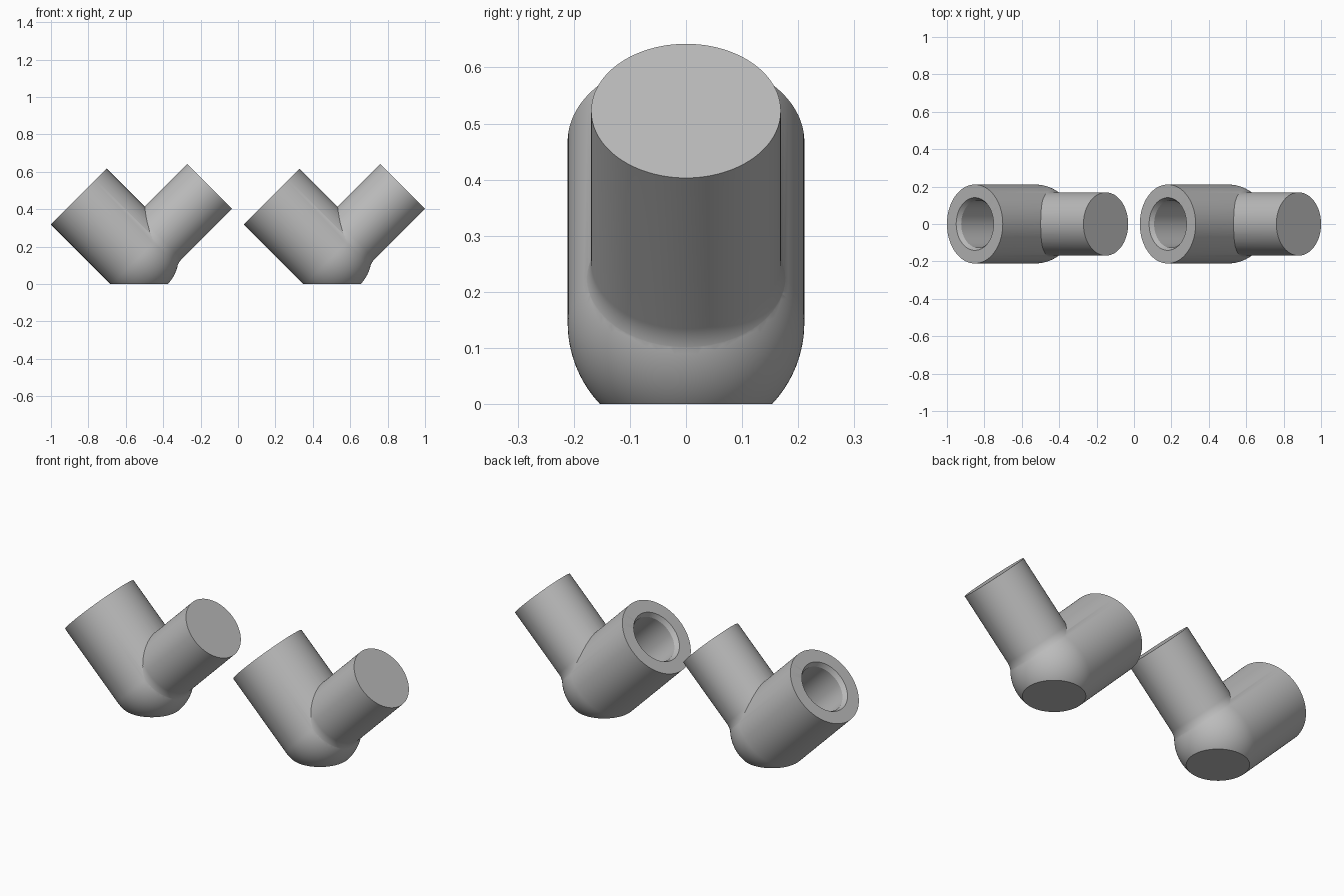
import bpy, bmesh, math
from mathutils import Vector

if "Cube" in bpy.data.objects:
    bpy.data.objects.remove(bpy.data.objects["Cube"])

SEG = 96
R_BIG, R_SMALL = 0.211, 0.169      # outer radii of the two branches
L_BIG, L_SMALL = 0.456, 0.534      # centre to open end
CENTRE = Vector((-0.5284, 0, 0.145))
SPACING = 1.0313
DIR_BIG, DIR_SMALL = Vector((-1, 0, 1)), Vector((1, 0, 1))

grey = bpy.data.materials.new("grey metal")
grey.diffuse_color = (0.5, 0.5, 0.5, 1)
grey.use_nodes = True
grey.node_tree.nodes["Principled BSDF"].inputs["Base Color"].default_value = grey.diffuse_color


def add_object(name, bm):
    bmesh.ops.recalc_face_normals(bm, faces=bm.faces)
    mesh = bpy.data.meshes.new(name)
    bm.to_mesh(mesh)
    bm.free()
    mesh.materials.append(grey)
    ob = bpy.data.objects.new(name, mesh)
    bpy.context.collection.objects.link(ob)
    return ob


def lathe(name, profile, direction):
    """Closed solid from (radius, distance) points, turned around a branch axis."""
    bm = bmesh.new()
    verts = [bm.verts.new((r, 0, t)) for r, t in profile]
    edges = [bm.edges.new(pair) for pair in zip(verts, verts[1:])]
    bmesh.ops.spin(bm, geom=verts + edges, cent=(0, 0, 0), axis=(0, 0, 1),
                   angle=math.tau, steps=SEG)
    bmesh.ops.remove_doubles(bm, verts=bm.verts, dist=1e-5)
    bm.transform(direction.to_track_quat('Z', 'Y').to_matrix().to_4x4())
    bmesh.ops.translate(bm, verts=bm.verts, vec=CENTRE)
    return add_object(name, bm)


def combine(target, tool, operation):
    mod = target.modifiers.new("combine", 'BOOLEAN')
    mod.operation, mod.solver, mod.object = operation, 'EXACT', tool
    bpy.context.view_layer.objects.active = target
    bpy.ops.object.modifier_apply(modifier=mod.name)
    bpy.data.objects.remove(tool)


# Wide branch with a ball end at the bend
ball = [(R_BIG * math.sin(a), -R_BIG * math.cos(a))
        for a in (i * math.pi / 48 for i in range(1, 25))]
elbow = lathe("elbow_left", [(0, -R_BIG)] + ball + [(R_BIG, L_BIG), (0, L_BIG)], DIR_BIG)

# Narrow branch, flaring into the ball with a fillet
FILLET = 0.1
fr = R_SMALL + FILLET
ft = math.sqrt((R_BIG + FILLET - 0.001) ** 2 - fr ** 2)
a0, a1 = math.atan2(-ft, -fr), -math.pi
flare = []
for i in range(13):
    a = a0 + (a1 - a0) * i / 12
    flare.append((fr + FILLET * math.cos(a), ft + FILLET * math.sin(a)))
branch = lathe("narrow_branch", [(0, 0.03)] + flare + [(R_SMALL, L_SMALL), (0, L_SMALL)], DIR_SMALL)
combine(elbow, branch, 'UNION')

# Flat foot
bm = bmesh.new()
bmesh.ops.create_cube(bm, size=1)
bmesh.ops.translate(bm, verts=bm.verts, vec=(CENTRE.x, 0, -0.5))
combine(elbow, add_object("foot_cutter", bm), 'DIFFERENCE')

# Chamfered bores, meeting inside the bend
wide_bore = [(0, -0.09), (0.06, -0.067), (0.09, 0), (0.09, 0.14), (0.127, 0.17),
             (0.127, L_BIG - 0.024), (0.141, L_BIG), (0.141, L_BIG + 0.05), (0, L_BIG + 0.05)]
narrow_bore = [(0, 0.001), (0.089, 0.001), (0.089, L_SMALL - 0.017), (0.1, L_SMALL),
               (0.1, L_SMALL + 0.05), (0, L_SMALL + 0.05)]
combine(elbow, lathe("wide_bore", wide_bore, DIR_BIG), 'DIFFERENCE')
combine(elbow, lathe("narrow_bore", narrow_bore, DIR_SMALL), 'DIFFERENCE')

# Smooth sides with crisp rims
bpy.ops.object.select_all(action='DESELECT')
elbow.select_set(True)
bpy.context.view_layer.objects.active = elbow
bpy.ops.object.shade_smooth_by_angle(angle=math.radians(25))

# Second identical elbow
twin = bpy.data.objects.new("elbow_right", elbow.data)
twin.location.x = SPACING
bpy.context.collection.objects.link(twin)
